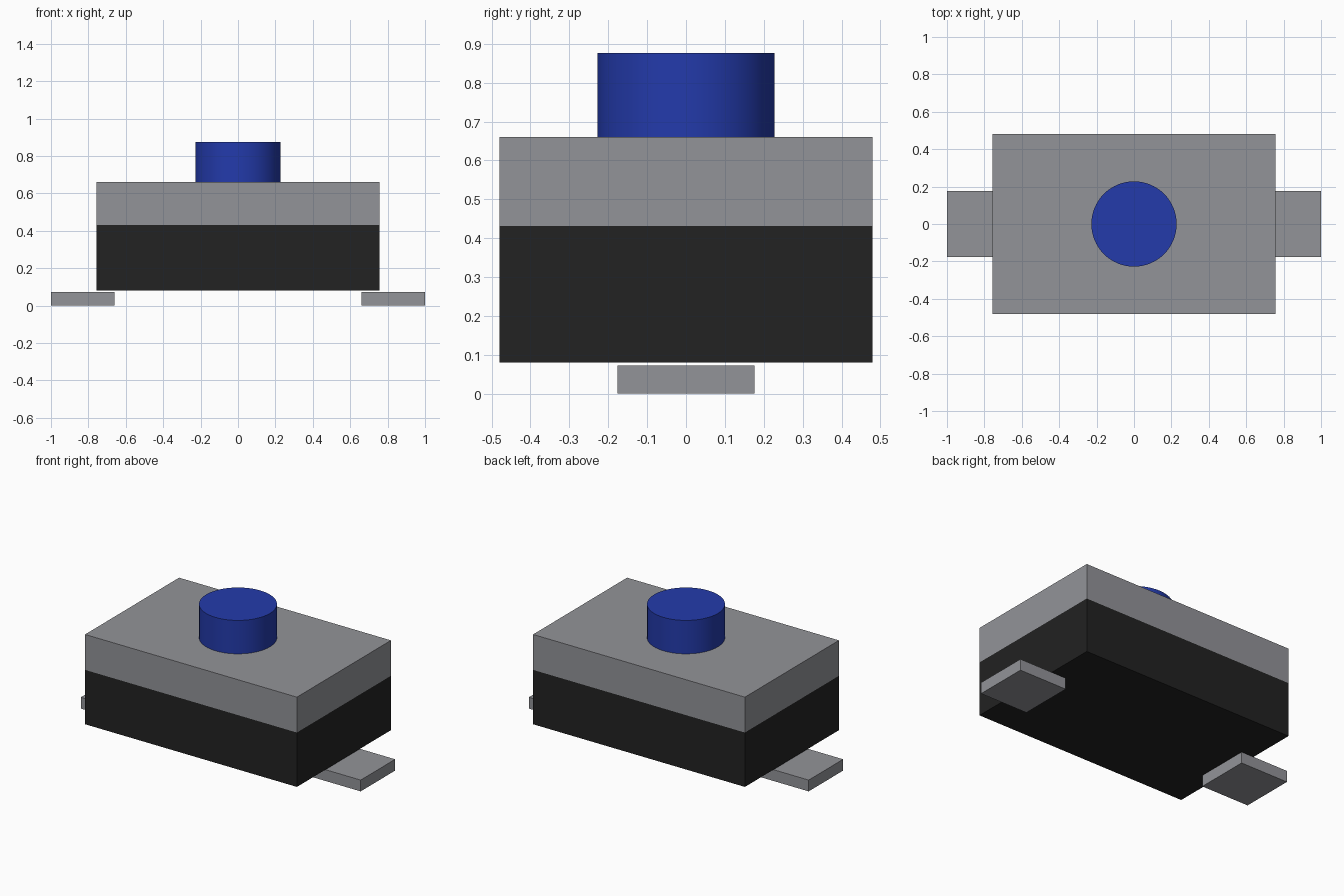
import bpy
import math

cube = bpy.data.objects.get("Cube")
if cube:
    bpy.data.objects.remove(cube, do_unlink=True)


def make_material(name, rgb):
    mat = bpy.data.materials.new(name)
    mat.use_nodes = True
    color = (*rgb, 1.0)
    mat.diffuse_color = color
    mat.node_tree.nodes["Principled BSDF"].inputs["Base Color"].default_value = color
    return mat


metal = make_material("metal_grey", (0.29, 0.295, 0.315))
plastic = make_material("black_plastic", (0.016, 0.016, 0.016))
blue = make_material("button_blue", (0.017, 0.043, 0.41))


def finish(name, mat):
    obj = bpy.context.object
    obj.name = obj.data.name = name
    obj.data.materials.append(mat)
    return obj


def box(name, mat, x, y, z):
    """Box spanning the given (low, high) range on each axis."""
    spans = (x, y, z)
    bpy.ops.mesh.primitive_cube_add(size=1, location=[(a + b) / 2 for a, b in spans])
    obj = finish(name, mat)
    obj.scale = [b - a for a, b in spans]
    bpy.ops.object.transform_apply(location=False, rotation=False, scale=True)
    return obj


half_x, half_y = 0.757, 0.48
base_z, split_z, cover_z, button_z = 0.08, 0.431, 0.66, 0.876

# Two-layer housing
box("housing_base", plastic, (-half_x, half_x), (-half_y, half_y), (base_z, split_z))
box("housing_cover", metal, (-half_x, half_x), (-half_y, half_y), (split_z, cover_z))

# Solder tabs, just clear of the housing underside
for side, sign in (("left", 1), ("right", -1)):
    x = sorted((sign * 0.66, sign * 1.0))
    box(f"{side}_tab", metal, x, (-0.176, 0.176), (0, 0.073))

# Round push button
bpy.ops.mesh.primitive_cylinder_add(
    vertices=64, radius=0.228, depth=button_z - cover_z,
    location=(0, 0, (button_z + cover_z) / 2))
finish("push_button", blue)
bpy.ops.object.shade_smooth_by_angle(angle=math.radians(30))
